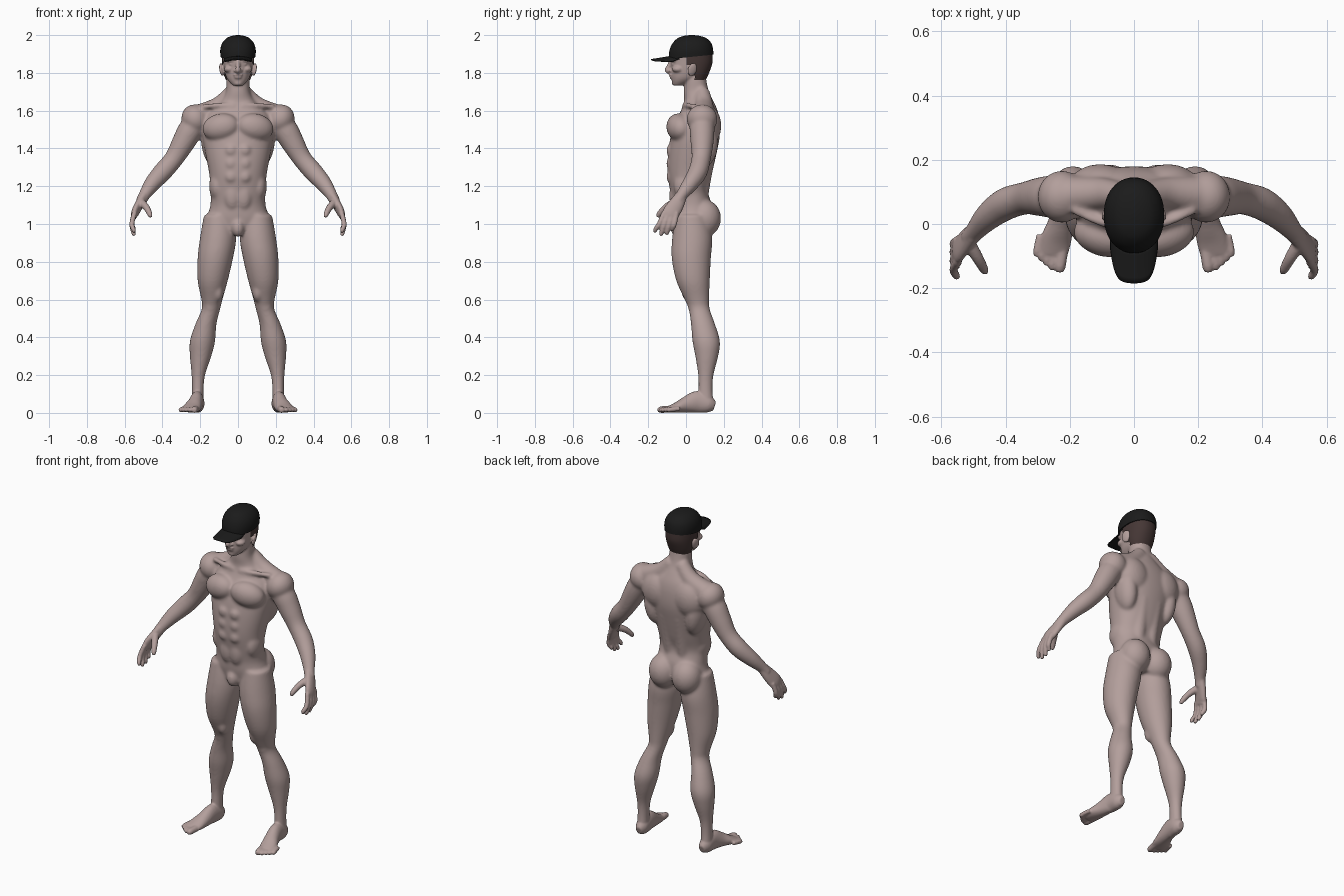
import bpy, bmesh, math
from mathutils import Vector, Matrix, Euler


def material(name, rgb):
    m = bpy.data.materials.new(name)
    m.diffuse_color = (*rgb, 1)
    return m


SKIN = material("skin", (0.45, 0.345, 0.33))
HAIR = material("dark brown hair", (0.06, 0.038, 0.036))
CLOTH = material("black cloth", (0.011, 0.011, 0.011))


def spline(path, steps):
    """Catmull-Rom through (x, y, z, ra, rb) stations."""
    p = [Vector(q if len(q) == 5 else (*q, q[3])) for q in path]
    out = []
    for i in range(len(p) - 1):
        a, b, c, d = p[max(i - 1, 0)], p[i], p[i + 1], p[min(i + 2, len(p) - 1)]
        for k in range(steps):
            t = k / steps
            out.append(b + (c - a) * (t / 2) + (a * 2 - b * 5 + c * 4 - d) * (t * t / 2)
                       + (b * 3 - a - c * 3 + d) * (t ** 3 / 2))
    return out + [p[-1]]


def tube(bm, path, s=1, flat=False, n=28, p=2.0, steps=4):
    """Closed loft of (super)ellipses; ra lies along x, rb across it."""
    pts, rings = spline(path, steps), []
    for i, q in enumerate(pts):
        t = Vector((pts[min(i + 1, len(pts) - 1)] - pts[max(i - 1, 0)])[:3])
        t = Vector((0, 0, 1)) if flat else Vector((t.x * s, t.y, t.z)).normalized()
        a = (Vector((1, 0, 0)) - t * t.x).normalized()
        b = t.cross(a)
        ring = []
        for k in range(n):
            w = 2 * math.pi * k / n
            c, d = math.cos(w), math.sin(w)
            c = math.copysign(abs(c) ** (2 / p), c)
            d = math.copysign(abs(d) ** (2 / p), d)
            ring.append(bm.verts.new(Vector((q[0] * s, q[1], q[2])) + a * c * q[3] + b * d * q[4]))
        rings.append(ring)
    for r0, r1 in zip(rings, rings[1:]):
        for k in range(n):
            bm.faces.new((r0[k], r0[(k + 1) % n], r1[(k + 1) % n], r1[k]))
    bm.faces.new(rings[0])
    bm.faces.new(rings[-1])


def blob(bm, c, r, rot=(0, 0, 0), s=1):
    m = (Matrix.Translation((c[0] * s, c[1], c[2]))
         @ Euler((rot[0], rot[1] * s, rot[2] * s)).to_matrix().to_4x4()
         @ Matrix.Diagonal((*r, 1)))
    bmesh.ops.create_icosphere(bm, subdivisions=3, radius=1, matrix=m)


def make(name, bm, mat):
    bmesh.ops.recalc_face_normals(bm, faces=bm.faces[:])
    me = bpy.data.meshes.new(name)
    bm.to_mesh(me)
    bm.free()
    me.materials.append(mat)
    me.shade_smooth()
    ob = bpy.data.objects.new(name, me)
    bpy.context.collection.objects.link(ob)
    return ob


def fuse(ob, voxel, rounds):
    """Merge overlapping parts into one skin and relax it."""
    m = ob.modifiers.new("fuse", 'REMESH')
    m.mode, m.voxel_size, m.use_smooth_shade = 'VOXEL', voxel, True
    m = ob.modifiers.new("relax", 'SMOOTH')
    m.factor, m.iterations = 0.5, rounds
    me = bpy.data.meshes.new_from_object(ob.evaluated_get(bpy.context.evaluated_depsgraph_get()))
    ob.modifiers.clear()
    ob.data = me
    me.materials.clear()
    me.materials.append(SKIN)
    me.shade_smooth()


# Torso and neck
bm = bmesh.new()
tube(bm, [(0, .03, .96, .12, .08), (0, .035, 1.03, .16, .10), (0, .033, 1.10, .146, .104),
          (0, .015, 1.18, .145, .10), (0, .02, 1.27, .153, .118), (0, .033, 1.37, .172, .128),
          (0, .048, 1.46, .186, .13), (0, .06, 1.54, .18, .118), (0, .07, 1.60, .15, .097),
          (0, .068, 1.65, .092, .078), (0, .055, 1.70, .064, .067), (0, .05, 1.76, .061, .058),
          (0, .05, 1.80, .058, .055)], flat=True, p=2.2, n=48)
blob(bm, (0, -.045, .98), (.035, .038, .05))
for s in (1, -1):
    # Torso muscles: chest, shoulder, back, waist, buttock
    blob(bm, (.092, -.038, 1.512), (.1, .064, .073), (0, .2, .25), s)
    blob(bm, (.225, .085, 1.555), (.074, .082, .08), (0, .5, 0), s)
    blob(bm, (.14, .095, 1.43), (.055, .075, .13), (0, .12, 0), s)
    blob(bm, (.105, .115, 1.52), (.1, .072, .11), (0, 0, 0), s)
    blob(bm, (.112, .005, 1.2), (.041, .07, .08), (0, 0, 0), s)
    blob(bm, (.077, .098, 1.03), (.086, .088, .1), (0, 0, 0), s)
    for z in (1.39, 1.32, 1.25):
        blob(bm, (.037, -.073, z), (.036, .032, .037), (0, 0, .15), s)
    blob(bm, (.03, -.055, 1.15), (.045, .034, .08), (0, 0, 0), s)
    tube(bm, [(.042, .078, 1.12, .036), (.042, .09, 1.25, .045), (.045, .12, 1.4, .045)], s)
    tube(bm, [(.03, .085, 1.70, .04), (.1, .095, 1.625, .05), (.2, .09, 1.575, .06)], s)
    tube(bm, [(.02, -.008, 1.625, .015), (.1, .005, 1.628, .014), (.19, .045, 1.62, .014)], s)
    # Arm
    tube(bm, [(.2, .085, 1.56, .06), (.25, .085, 1.50, .066), (.29, .085, 1.43, .061),
              (.34, .08, 1.345, .051), (.40, .062, 1.275, .051), (.455, .022, 1.212, .043),
              (.497, -.025, 1.15, .031), (.515, -.045, 1.115, .03)], s)
    # Leg
    tube(bm, [(.10, .03, 1.05, .08, .085), (.105, .033, .93, .096, .106), (.12, .028, .82, .094, .104),
              (.134, .037, .70, .08, .089), (.138, .058, .60, .056, .065), (.143, .07, .55, .049, .056),
              (.17, .09, .47, .056, .064), (.188, .107, .38, .067, .073), (.198, .11, .30, .057, .061),
              (.21, .105, .20, .036, .041), (.213, .103, .12, .031, .038), (.214, .105, .05, .033, .043)],
         s, flat=True)
    blob(bm, (.105, .02, .645), (.03, .045, .06), (0, 0, 0), s)
    blob(bm, (.145, .032, .565), (.032, .022, .036), (0, 0, 0), s)
body = make("body", bm, SKIN)
fuse(body, .007, 12)

# Head, hands and feet are added to the relaxed body at a finer grain
bm = bmesh.new()
bm.from_mesh(body.data)
tube(bm, [(0, -.042, 1.733, .026, .026), (0, -.02, 1.755, .048, .054), (0, .001, 1.78, .063, .079),
          (0, .015, 1.82, .073, .094), (0, .024, 1.86, .078, .107), (0, .025, 1.90, .08, .106),
          (0, .027, 1.95, .066, .086), (0, .028, 1.98, .04, .05)], flat=True, p=2.2, n=40)
tube(bm, [(0, -.08, 1.862, .01), (0, -.093, 1.83, .012), (0, -.1, 1.815, .014), (0, -.088, 1.805, .012)])
blob(bm, (0, -.08, 1.79), (.026, .011, .007))
blob(bm, (0, -.077, 1.777), (.021, .011, .008))
blob(bm, (0, -.058, 1.746), (.024, .017, .014))
for s in (1, -1):
    blob(bm, (.014, -.086, 1.811), (.009, .01, .008), (0, 0, 0), s)      # nostril
    blob(bm, (.035, -.066, 1.866), (.03, .016, .009), (0, 0, .3), s)     # brow
    blob(bm, (.033, -.064, 1.846), (.015, .013, .008), (0, 0, .3), s)    # eyelid
    blob(bm, (.045, -.042, 1.82), (.03, .032, .02), (0, 0, 0), s)        # cheekbone
    blob(bm, (.086, .033, 1.818), (.01, .026, .037), (-.2, .2, .35), s)  # ear
    # Palm, fingers and thumb
    tube(bm, [(.497, -.025, 1.15, .026, .031), (.522, -.05, 1.105, .023, .041),
              (.545, -.078, 1.06, .02, .046), (.552, -.085, 1.035, .015, .042)], s)
    for by, ty, tz in ((-.116, -.162, .955), (-.093, -.13, .937), (-.071, -.1, .942), (-.05, -.071, .962)):
        mid = (by * .45 + ty * .55, 1.0)
        tube(bm, [(.548, by, 1.06, .014), (.562, mid[0], mid[1], .0135),
                  (.553, ty, tz + .015, .012), (.549, ty, tz, .007)], s, n=12)
    tube(bm, [(.515, -.06, 1.115, .022), (.487, -.105, 1.09, .018),
              (.468, -.14, 1.055, .0145), (.463, -.15, 1.036, .009)], s, n=14)
    # Foot and toes
    tube(bm, [(.212, .152, .035, .018, .024), (.213, .12, .045, .035, .045), (.217, .06, .058, .036, .058),
              (.228, 0, .043, .041, .043), (.243, -.05, .028, .048, .028),
              (.253, -.095, .018, .046, .016)], s)
    tube(bm, [(.222, -.07, .022, .018), (.23, -.13, .017, .018), (.232, -.15, .014, .011)], s, n=14)
    for i in range(4):
        x, y = .244 + .016 * i, .014 * i
        tube(bm, [(x, -.075 + y, .022, .012), (x + .01, -.125 + y, .017, .0125),
                  (x + .012, -.142 + y, .011, .009)], s, n=12)
for v in bm.verts:
    v.co.z = max(v.co.z, 0)
bpy.data.objects.remove(body)
body = make("body", bm, SKIN)
fuse(body, .0055, 3)

# Short hair below the cap, around the back of the head
bm = bmesh.new()
tube(bm, [(0, .045, 1.762, .064, .06), (0, .032, 1.80, .078, .09), (0, .028, 1.85, .084, .111),
          (0, .027, 1.90, .086, .114)], flat=True, n=64, p=2.2, steps=6)


def not_hair(f):
    c = f.calc_center_median()
    return len(f.verts) > 4 or c.y < (.0 if c.z > 1.845 else .045)


bmesh.ops.delete(bm, geom=[f for f in bm.faces if not_hair(f)], context='FACES')
make("hair", bm, HAIR)

# Cap crown, tilted down towards the front
bm = bmesh.new()
tube(bm, [(0, .027, 1.885, .092, .118), (0, .027, 1.92, .094, .116), (0, .029, 1.955, .085, .104),
          (0, .03, 1.982, .063, .078), (0, .03, 1.995, .036, .046), (0, .03, 2.0, .008, .01)],
     flat=True, n=48, p=2.15)
for v in bm.verts:
    v.co.z = min(v.co.z + .1 * (v.co.y - .03) * (2 - v.co.z) / .115, 2.0)
crown = make("cap_crown", bm, CLOTH)
crown.data.set_sharp_from_angle(angle=math.radians(50))

# Cap brim, bowed downwards at the sides
bm = bmesh.new()
rows = []
for i in range(25):
    u = -1 + i / 12
    x = .075 * u
    y0 = .027 - .108 * math.sqrt(1 - (x / .092) ** 2)
    y1 = -.185 + .02 * u * u + .09 * abs(u) ** 6
    rows.append([bm.verts.new((x, y0 + (y1 - y0) * t / 6, 1.89 - .017 * t / 6 - .013 * u * u))
                 for t in range(7)])
for a, b in zip(rows, rows[1:]):
    for k in range(6):
        bm.faces.new((a[k], b[k], b[k + 1], a[k + 1]))
brim = make("cap_brim", bm, CLOTH)
brim.modifiers.new("thickness", 'SOLIDIFY').thickness = .006
